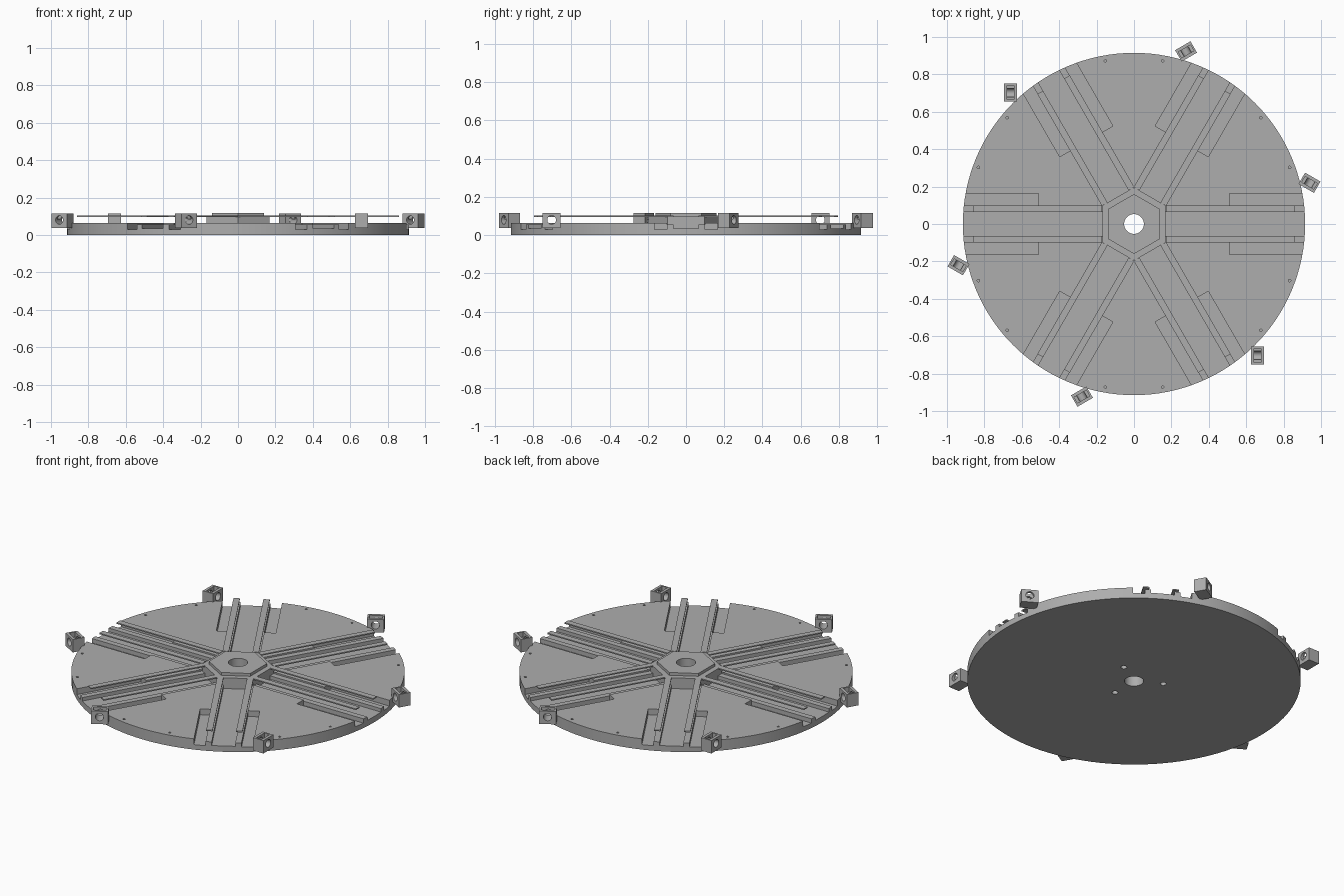
import bpy
import bmesh
from math import radians, cos, sin
from mathutils import Matrix

if "Cube" in bpy.data.objects:
    bpy.data.objects.remove(bpy.data.objects["Cube"], do_unlink=True)

GREY = (0.42, 0.42, 0.42, 1)
grey = bpy.data.materials.new("plain_grey")
grey.use_nodes = True
grey.diffuse_color = GREY
grey.node_tree.nodes["Principled BSDF"].inputs["Base Color"].default_value = GREY


def spin(degrees):
    return Matrix.Rotation(radians(degrees), 4, 'Z')


def make(name, bm):
    mesh = bpy.data.meshes.new(name)
    bm.to_mesh(mesh)
    bm.free()
    mesh.materials.append(grey)
    ob = bpy.data.objects.new(name, mesh)
    bpy.context.scene.collection.objects.link(ob)
    return ob


def box(name, x, y, z, turn=0):
    """Box from (low, high) ranges, turned about the hub axis."""
    bm = bmesh.new()
    bmesh.ops.create_cube(bm, size=1)
    for v in bm.verts:
        v.co = [(lo + hi) / 2 + c * (hi - lo) for c, (lo, hi) in zip(v.co, (x, y, z))]
    bm.transform(spin(turn))
    return make(name, bm)


def cylinder(name, radius, z, sides, at=(0, 0), turn=0):
    bm = bmesh.new()
    place = Matrix.Translation((*at, sum(z) / 2)) @ spin(turn)
    bmesh.ops.create_cone(bm, cap_ends=True, segments=sides, radius1=radius,
                          radius2=radius, depth=z[1] - z[0], matrix=place)
    return make(name, bm)


def cut(target, cutters):
    """Subtract the cutters, bake the result and drop them."""
    for c in cutters:
        c.hide_render = True
        mod = target.modifiers.new("cut", 'BOOLEAN')
        mod.operation, mod.solver, mod.object = 'DIFFERENCE', 'EXACT', c
    bpy.context.view_layer.update()
    graph = bpy.context.evaluated_depsgraph_get()
    mesh = bpy.data.meshes.new_from_object(target.evaluated_get(graph))
    target.modifiers.clear()
    target.data = mesh
    for c in cutters:
        bpy.data.objects.remove(c, do_unlink=True)


def smooth(ob):
    bpy.ops.object.select_all(action='DESELECT')
    ob.select_set(True)
    bpy.context.view_layer.objects.active = ob
    bpy.ops.object.shade_smooth_by_angle(angle=radians(25))


def polar(r, degrees):
    return r * cos(radians(degrees)), r * sin(radians(degrees))


SPOKES = range(0, 360, 60)

# Round base plate with six radial channels and side pockets
plate = cylinder("base_plate", 0.915, (0, 0.065), 128)
cutters = [cylinder("bore_cutter", 0.053, (-0.1, 0.3), 32)]
for a in SPOKES:
    cutters.append(box("ledge_cutter", (0.14, 1), (-0.1, 0.1), (0.056, 0.2), a))
    cutters.append(box("channel_cutter", (0.15, 1.01), (-0.065, 0.065), (0.035, 0.21), a))
    for side in (-1, 1):
        y = sorted((side * 0.099, side * 0.164))
        cutters.append(box("pocket_cutter", (0.51, 1.02), y, (0.03, 0.22), a))
        # Tiny marker holes near the rim
        cutters.append(cylinder("marker_cutter", 0.007, (0.05, 0.1), 10,
                                polar(0.885, a + side * 20)))
for a in (30, 150, 270):
    cutters.append(cylinder("screw_cutter", 0.017, (-0.1, 0.025), 20, polar(0.163, a)))
cut(plate, cutters)
smooth(plate)

# Hexagonal hub with a smaller raised hexagon
for name, r, z in (("hub", 0.196, (0.03, 0.1)), ("hub_cap", 0.16, (0.1, 0.117))):
    hub = cylinder(name, r, z, 6)
    cut(hub, [cylinder("bore_cutter", 0.053, (-0.1, 0.3), 32)])
    smooth(hub)

# Thin guide strips along both sides of every channel
for a in SPOKES:
    for side in (-1, 1):
        y = sorted((side * 0.065, side * 0.1))
        box("guide_strip", (0.17, 0.86), y, (0.096, 0.103), a)

# Rim blocks: one block with a cross bore and a top slot, repeated
block = box("rim_block", (0.625, 0.695), (-0.75, -0.655), (0.037, 0.115))
bm = bmesh.new()
bmesh.ops.create_cone(bm, cap_ends=True, segments=24, radius1=0.023, radius2=0.023,
                      depth=0.2, matrix=Matrix.Translation((0.66, -0.7025, 0.08))
                      @ Matrix.Rotation(radians(90), 4, 'Y'))
cut(block, [make("cross_bore_cutter", bm),
            box("slot_cutter", (0.642, 0.678), (-0.74, -0.665), (0.085, 0.2))])
smooth(block)
for a in SPOKES[1:]:
    copy = block.copy()
    copy.matrix_world = spin(a)
    bpy.context.scene.collection.objects.link(copy)
